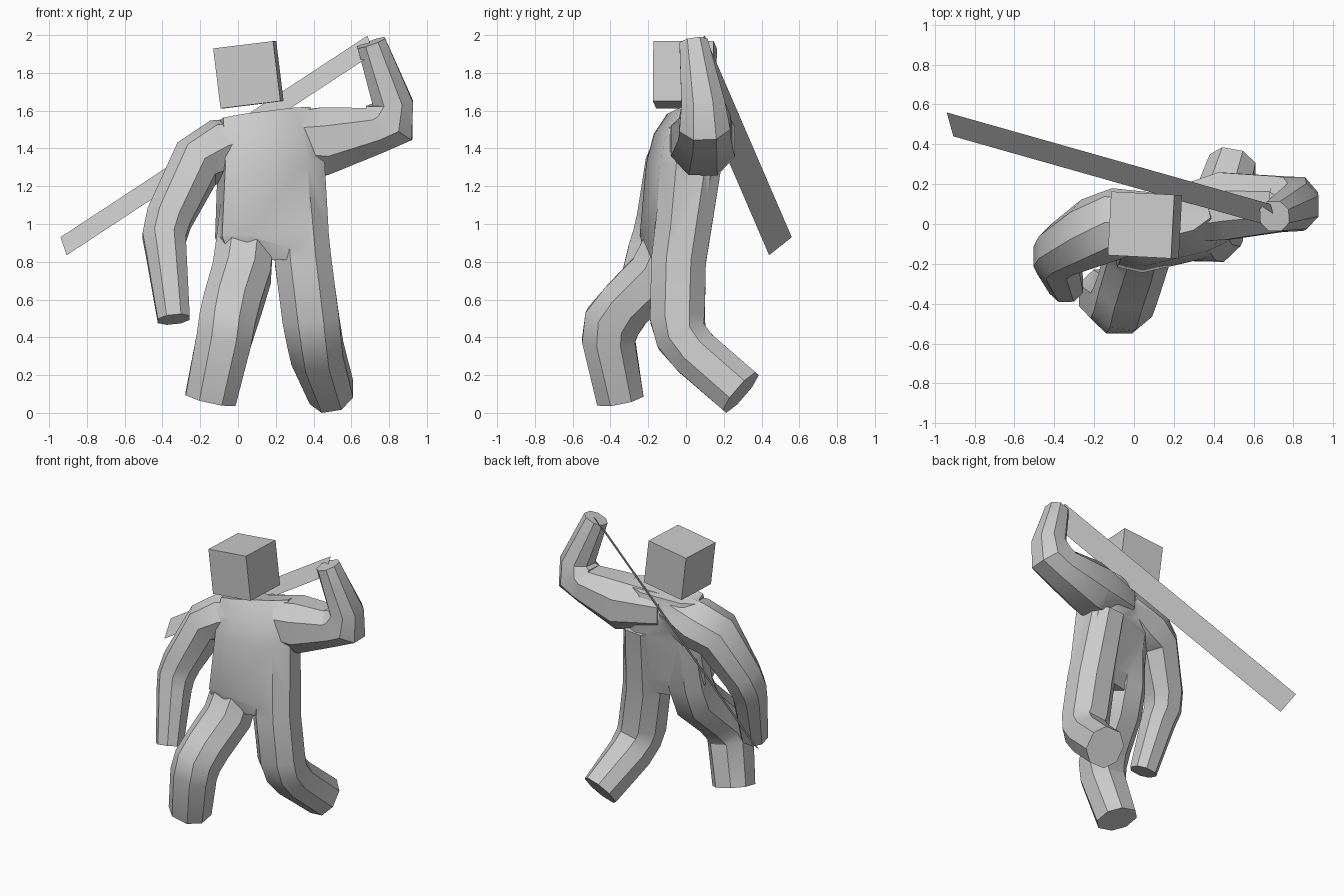
import bpy, bmesh, math
from mathutils import Vector, Euler

if "Cube" in bpy.data.objects:
    bpy.data.objects.remove(bpy.data.objects["Cube"])


def make_object(name, bm):
    mesh = bpy.data.meshes.new(name)
    bmesh.ops.recalc_face_normals(bm, faces=bm.faces)
    bm.to_mesh(mesh)
    bm.free()
    obj = bpy.data.objects.new(name, mesh)
    bpy.context.collection.objects.link(obj)
    return obj


def loft(name, ref, rings, k=0.45):
    """Eight-sided tube through rings of (x, y, z, half size along ref, half size across)."""
    bm = bmesh.new()
    pts = [Vector(r[:3]) for r in rings]
    loops = []
    for i, (p, r) in enumerate(zip(pts, rings)):
        t = Vector()
        if i > 0:
            t += (p - pts[i - 1]).normalized()
        if i < len(pts) - 1:
            t += (pts[i + 1] - p).normalized()
        t.normalize()
        u = Vector(ref)
        u = (u - t * u.dot(t)).normalized()
        v = t.cross(u)
        shape = [(1, k), (k, 1), (-k, 1), (-1, k), (-1, -k), (-k, -1), (k, -1), (1, -k)]
        loops.append([bm.verts.new(p + u * a * r[3] + v * b * r[4]) for a, b in shape])
    for a, b in zip(loops, loops[1:]):
        for j in range(8):
            bm.faces.new((a[j], a[(j + 1) % 8], b[(j + 1) % 8], b[j]))
    bm.faces.new(loops[0][::-1])
    bm.faces.new(loops[-1])
    return make_object(name, bm)


# Torso, turned slightly about z
yaw = math.radians(13)
body = loft("body", (math.cos(yaw), math.sin(yaw), 0), [
    (0.18, -0.07, 0.81, 0.24, 0.11),
    (0.18, -0.07, 0.93, 0.29, 0.14),
    (0.175, -0.02, 1.30, 0.27, 0.16),
    (0.16, 0.01, 1.46, 0.26, 0.15),
    (0.14, 0.03, 1.58, 0.24, 0.10)], k=0.6)

# Arms, and legs that run up inside the torso
limbs = [
    loft("lowered_arm", (1, 0, 0), [
        (0.12, 0.03, 1.46, 0.10, 0.12),
        (-0.08, 0.005, 1.39, 0.155, 0.165),
        (-0.22, -0.045, 1.32, 0.135, 0.165),
        (-0.365, -0.13, 1.03, 0.12, 0.13),
        (-0.39, -0.165, 0.93, 0.115, 0.12),
        (-0.38, -0.20, 0.85, 0.107, 0.11),
        (-0.34, -0.31, 0.495, 0.085, 0.085)]),
    loft("raised_arm", (0, 1, 0), [
        (0.15, 0.03, 1.44, 0.13, 0.13),
        (0.45, 0.09, 1.437, 0.17, 0.18),
        (0.73, 0.10, 1.497, 0.14, 0.125),
        (0.80, 0.10, 1.535, 0.135, 0.15),
        (0.82, 0.09, 1.64, 0.115, 0.107),
        (0.705, 0.04, 1.96, 0.075, 0.077)]),
    loft("front_leg", (1, 0, 0), [
        (0.06, -0.04, 1.30, 0.13, 0.14),
        (0.035, -0.085, 0.90, 0.15, 0.14),
        (0.02, -0.15, 0.74, 0.155, 0.15),
        (-0.03, -0.32, 0.57, 0.152, 0.143),
        (-0.055, -0.39, 0.48, 0.15, 0.15),
        (-0.075, -0.41, 0.385, 0.147, 0.14),
        (-0.145, -0.35, 0.075, 0.135, 0.125)]),
    loft("rear_leg", (1, 0, 0), [
        (0.305, 0.03, 1.30, 0.135, 0.155),
        (0.345, -0.04, 0.80, 0.15, 0.145),
        (0.385, -0.045, 0.50, 0.15, 0.145),
        (0.402, -0.025, 0.405, 0.145, 0.137),
        (0.42, 0.05, 0.315, 0.14, 0.132),
        (0.495, 0.29, 0.108, 0.118, 0.132)])]

# Merge the limbs into one skin
for limb in limbs:
    mod = body.modifiers.new("join_limb", 'BOOLEAN')
    mod.operation = 'UNION'
    mod.solver = 'EXACT'
    mod.object = limb
deps = bpy.context.evaluated_depsgraph_get()
merged = bpy.data.meshes.new_from_object(body.evaluated_get(deps))
body.modifiers.clear()
body.data = merged
for limb in limbs:
    bpy.data.objects.remove(limb)

# Soft bends, crisp long edges
bpy.context.view_layer.objects.active = body
body.select_set(True)
bpy.ops.object.shade_smooth_by_angle(angle=math.radians(32))

# Floating cube head
bm = bmesh.new()
bmesh.ops.create_cube(bm, size=0.32)
head = make_object("head", bm)
head.location = (0.055, -0.006, 1.79)
head.rotation_euler = Euler((0, math.radians(-7), math.radians(-3)))

# Flat blade held over the shoulder
tip_a, tip_b = Vector((-0.94, 0.56, 0.93)), Vector((-0.907, 0.44, 0.835))
grip = Vector((0.685, 0.10, 1.997))
bm = bmesh.new()
bm.faces.new([bm.verts.new(p) for p in (tip_a, tip_b, grip + tip_b - tip_a, grip)])
make_object("blade", bm)
